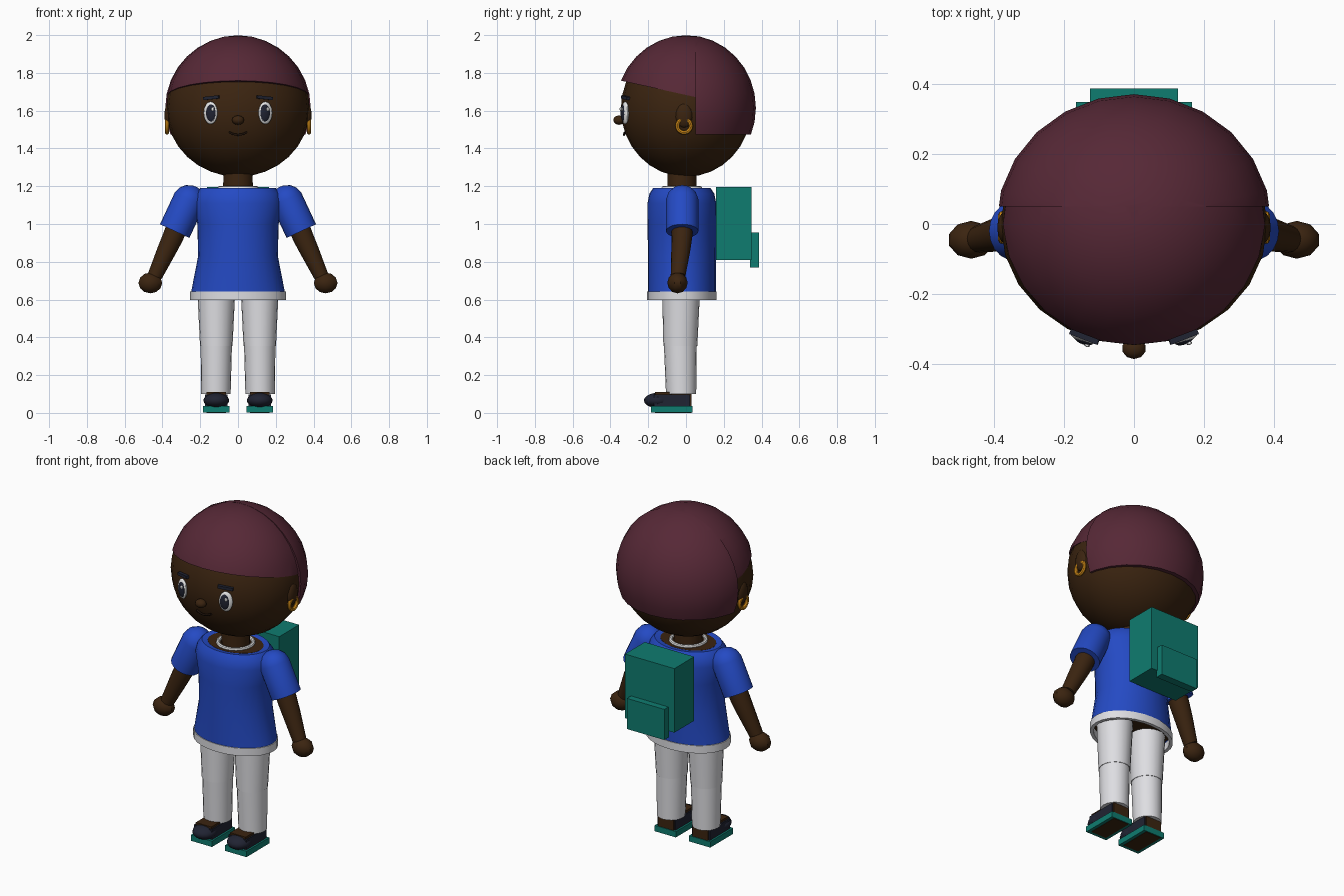
import bpy, bmesh, math
from mathutils import Vector, Matrix

cube = bpy.data.objects.get("Cube")
if cube:
    bpy.data.objects.remove(cube, do_unlink=True)


def material(name, r, g, b):
    """Flat colour given as 0-255 display values, stored linear."""
    lin = [((c / 255 + 0.055) / 1.055) ** 2.4 for c in (r, g, b)] + [1]
    m = bpy.data.materials.new(name)
    m.use_nodes = True
    m.diffuse_color = lin
    node = m.node_tree.nodes["Principled BSDF"]
    node.inputs["Base Color"].default_value = lin
    node.inputs["Roughness"].default_value = 0.9
    return m


SKIN = material("dark brown skin", 59, 36, 16)
HAIR = material("burgundy hair", 86, 40, 54)
BLUE = material("blue cloth", 36, 74, 196)
PALE = material("pale grey cloth", 222, 222, 226)
WHITE = material("white", 242, 242, 242)
TEAL = material("teal", 15, 124, 112)
NAVY = material("dark navy", 32, 35, 50)
GOLD = material("gold", 214, 142, 24)
LIP = material("lip brown", 30, 17, 9)


def finish(name, bm, mat, smooth=True):
    bmesh.ops.recalc_face_normals(bm, faces=bm.faces)
    me = bpy.data.meshes.new(name)
    bm.to_mesh(me)
    bm.free()
    me.materials.append(mat)
    ob = bpy.data.objects.new(name, me)
    bpy.context.collection.objects.link(ob)
    if smooth:
        bpy.ops.object.select_all(action="DESELECT")
        ob.select_set(True)
        bpy.context.view_layer.objects.active = ob
        bpy.ops.object.shade_smooth_by_angle(angle=math.radians(38))
    return ob


def ball(name, at, size, mat, seg=24, turn=0, cuts=()):
    """Ellipsoid; each cut (point, normal) removes the side the normal faces."""
    bm = bmesh.new()
    bmesh.ops.create_uvsphere(bm, u_segments=seg, v_segments=seg * 2 // 3, radius=1)
    bm.transform(Matrix.Translation(at) @ Matrix.Rotation(turn, 4, "Z")
                 @ Matrix.Diagonal((*size, 1)))
    for co, no in cuts:
        geom = bm.verts[:] + bm.edges[:] + bm.faces[:]
        cut = bmesh.ops.bisect_plane(bm, geom=geom, plane_co=co, plane_no=no,
                                     clear_outer=True)["geom_cut"]
        bmesh.ops.edgeloop_fill(bm, edges=[e for e in cut if isinstance(e, bmesh.types.BMEdge)])
    return finish(name, bm, mat)


def box(name, low, high, mat, tilt=None):
    bm = bmesh.new()
    bmesh.ops.create_cube(bm, size=1)
    low, high = Vector(low), Vector(high)
    bm.transform(Matrix.Translation((low + high) / 2) @ (tilt or Matrix())
                 @ Matrix.Diagonal((*(high - low), 1)))
    return finish(name, bm, mat, False)


def loft(name, rings, mat, axis=(0, 0, 1), seg=20, caps=True, loop=False):
    """Skin elliptical rings (centre, rx, ry) set square to the axis."""
    bm = bmesh.new()
    axis = Vector(axis).normalized()
    v = Vector((0, 1, 0))
    u = v.cross(axis)
    rows = []
    for centre, rx, ry in rings:
        rows.append([bm.verts.new(Vector(centre) + u * rx * math.cos(a) + v * ry * math.sin(a))
                     for a in (math.tau * i / seg for i in range(seg))])
    pairs = list(zip(rows, rows[1:])) + ([(rows[-1], rows[0])] if loop else [])
    for a, b in pairs:
        for i in range(seg):
            j = (i + 1) % seg
            bm.faces.new((a[i], a[j], b[j], b[i]))
    if caps and not loop:
        bm.faces.new(rows[0])
        bm.faces.new(rows[-1])
    return finish(name, bm, mat)


def ring(name, at, major, minor, mat, along_x=False, seg=20):
    bm = bmesh.new()
    rows = []
    for i in range(seg):
        a = math.tau * i / seg
        out = Vector((math.cos(a), math.sin(a), 0))
        rows.append([bm.verts.new(out * (major + minor * math.cos(t)) + Vector((0, 0, minor * math.sin(t))))
                     for t in (math.tau * k / 8 for k in range(8))])
    for i in range(seg):
        a, b = rows[i], rows[(i + 1) % seg]
        for k in range(8):
            bm.faces.new((a[k], b[k], b[(k + 1) % 8], a[(k + 1) % 8]))
    bm.transform(Matrix.Translation(at) @ Matrix.Rotation(math.pi / 2 if along_x else 0, 4, "Y"))
    return finish(name, bm, mat)


# Head and hair
ball("head", (0, 0, 1.61), (.38, .345, .36), SKIN)
ball("hair_front", (0, 0, 1.615), (.38, .372, .384), HAIR,
     cuts=[((0, -.35, 1.76), (0, -.22, -1)), ((0, .07, 0), (0, 1, 0))])
ball("hair_back", (0, 0, 1.615), (.392, .37, .385), HAIR,
     cuts=[((0, 0, 1.475), (0, 0, -1)), ((0, .05, 0), (0, -1, 0))])

# Face
ball("nose", (0, -.355, 1.55), (.034, .03, .025), SKIN, 10)
smile = bpy.data.curves.new("mouth", "CURVE")
smile.dimensions = "3D"
smile.bevel_depth = .006
smile.bevel_resolution = 1
line = smile.splines.new("POLY")
line.points.add(6)
for i, p in enumerate(line.points):
    t = i / 3 - 1
    p.co = (.048 * t, -.328 + .004 * t * t, 1.472 + .014 * t * t, 1)
smile.materials.append(LIP)
bpy.context.collection.objects.link(bpy.data.objects.new("mouth", smile))

for side, s in (("left", 1), ("right", -1)):
    turn = s * .37
    ball(side + "_eye", (s * .145, -.322, 1.588), (.039, .016, .06), WHITE, 18, turn)
    ball(side + "_iris", (s * .144, -.331, 1.588), (.028, .012, .046), NAVY, 18, turn)
    ball(side + "_eye_glint", (s * .146 + .012, -.343 + s * .003, 1.608), (.009, .005, .011), WHITE, 8, turn)
    tilt = Matrix.Rotation(turn, 4, "Z") @ Matrix.Rotation(s * .1, 4, "Y")
    box(side + "_brow", (s * .14 - .043, -.33, 1.66), (s * .14 + .043, -.305, 1.677), NAVY, tilt)
    ball(side + "_ear", (s * .368, -.01, 1.575), (.022, .045, .065), SKIN, 14)
    ring(side + "_earring", (s * .376, -.01, 1.52), .036, .011, GOLD, True)

# Neck, shirt and hem
MID = -.022
loft("neck", [((0, MID, 1.13), .08, .078), ((0, MID, 1.32), .076, .076)], SKIN)
loft("shirt", [((0, MID, z), rx, ry) for z, rx, ry in (
    (.64, .248, .18), (.83, .211, .18), (1.0, .215, .181), (1.11, .238, .182),
    (1.16, .225, .172), (1.19, .2, .152), (1.185, .165, .122))], BLUE, seg=28, caps=False)
loft("upper_chest", [((0, MID, 1.15), .18, .14), ((0, MID, 1.186), .166, .123)], SKIN, seg=28)
loft("pelvis", [((0, MID, .65), .235, .168), ((0, MID, .7), .22, .16)], SKIN, seg=28)
loft("hem", [((0, MID, z), .253 - t, .184 - t) for z, t in (
    (.597, 0), (.643, 0), (.643, .02), (.597, .02))], PALE, seg=28, loop=True)
ring("collar", (0, MID, 1.19), .097, .011, WHITE)

# Arms, legs and shoes
for side, s in (("left", 1), ("right", -1)):
    down = Vector((s * .42, 0, -.9)).normalized()
    top = Vector((s * .257, -.02, 1.13))
    loft(side + "_sleeve", [(top + down * d, r, r) for d, r in (
        (-.075, .015), (-.06, .05), (-.035, .074), (0, .086), (.185, .086))], BLUE, down)
    loft(side + "_arm", [((s * x, y, z), r, r) for x, y, z, r in (
        (.32, -.02, .99, .056), (.345, -.022, .93, .055),
        (.38, -.028, .855, .05), (.44, -.042, .725, .039))], SKIN, down, 16)
    ball(side + "_hand", (s * .464, -.045, .688), (.066, .054, .055), SKIN, 10)

    loft(side + "_upper_trouser", [((s * .115, -.026, .64), .1, .1),
                                   ((s * .115, -.03, .353), .086, .09)], PALE)
    loft(side + "_lower_trouser", [((s * .115, -.03, .36), .083, .087),
                                   ((s * .117, -.026, .1), .078, .08)], PALE)

    x = s * .115
    box(side + "_sole", (x - .071, -.185, .002), (x + .071, .034, .037), TEAL)
    box(side + "_foot", (x - .052, -.165, 0), (x + .052, .03, .11), SKIN)
    box(side + "_shoe_upper", (x - .06, -.17, .036), (x + .06, .022, .097), NAVY)
    ball(side + "_toe_cap", (x, -.15, .066), (.068, .073, .04), NAVY, 16)

# Backpack
box("backpack", (-.165, .158, .81), (.165, .347, 1.197), TEAL)
box("backpack_pocket", (-.125, .34, .77), (.125, .386, .955), TEAL)
